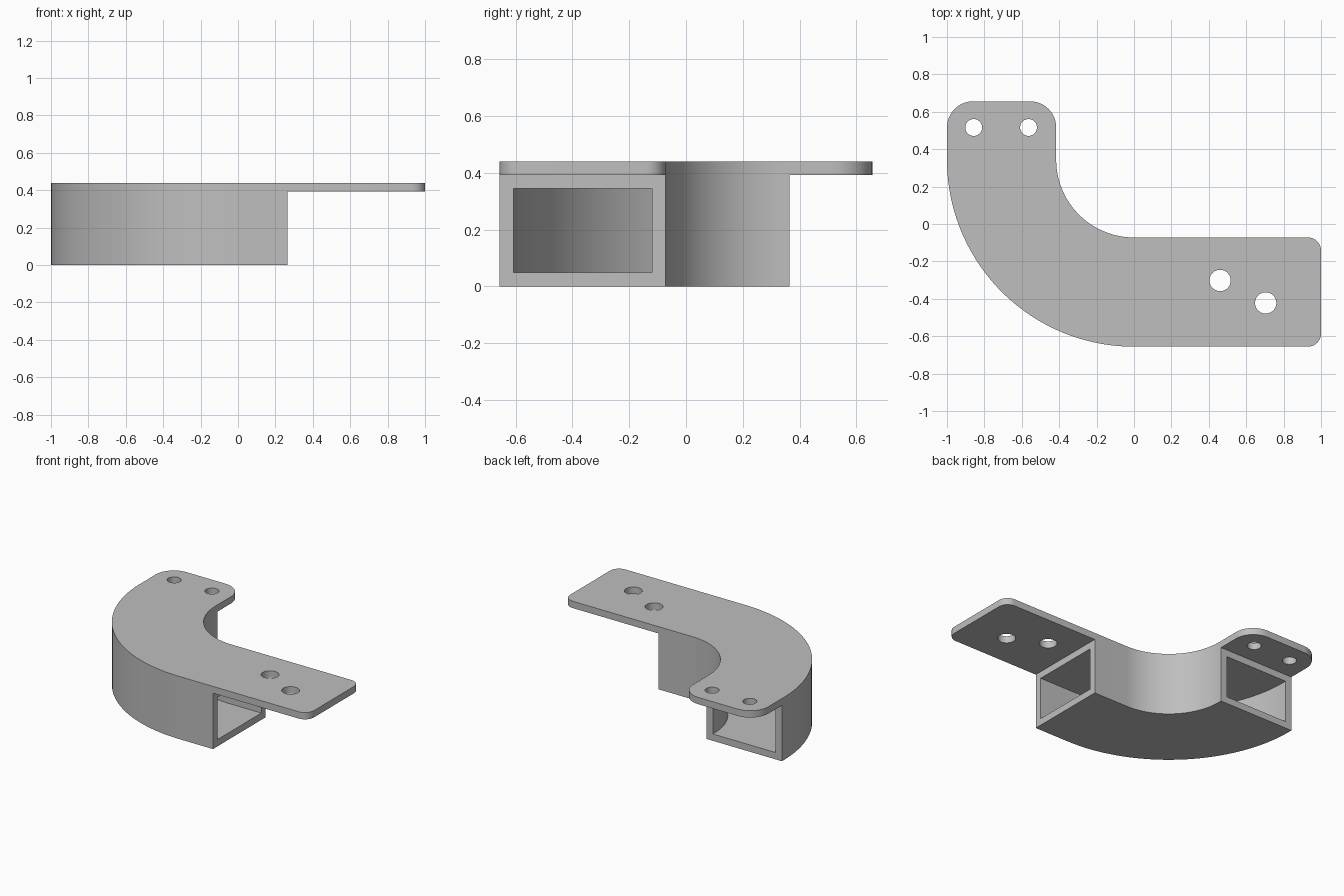
import bpy, bmesh
from math import cos, sin, pi, radians

if "Cube" in bpy.data.objects:
    bpy.data.objects.remove(bpy.data.objects["Cube"])

# Main dimensions: the bend is a quarter turn about (0, CY)
CY = 0.344
R_OUT, R_IN = 1.0, 0.416
WALL = 0.048
TUBE_TOP, PLATE_TOP = 0.392, 0.44
X_END, Y_END = 1.0, 0.656
TUBE_X, TUBE_Y = 0.265, 0.365
SEGMENTS = 40

grey = bpy.data.materials.new("Light grey")
grey.use_nodes = True
colour = (0.52, 0.52, 0.52, 1)
grey.diffuse_color = colour
grey.node_tree.nodes["Principled BSDF"].inputs["Base Color"].default_value = colour


def arc(cx, cy, r, start, end, n):
    """Points on an arc, angles in degrees."""
    angles = [radians(start + (end - start) * i / n) for i in range(n + 1)]
    return [(cx + r * cos(a), cy + r * sin(a)) for a in angles]


def bend(r, x_end, y_end):
    """Plan line of one wall: straight, quarter turn, straight."""
    return [(-r, y_end)] + arc(0, CY, r, 180, 270, SEGMENTS) + [(x_end, CY - r)]


def finish(obj):
    obj.data.materials.clear()
    obj.data.materials.append(grey)
    bpy.ops.object.select_all(action='DESELECT')
    obj.select_set(True)
    bpy.context.view_layer.objects.active = obj
    bpy.ops.object.shade_smooth_by_angle(angle=radians(30))


# Hollow rectangular tube, swept round the bend
def build_tube():
    bm = bmesh.new()

    def rail(r, z):
        return [bm.verts.new((x, y, z)) for x, y in bend(r, TUBE_X, TUBE_Y)]

    def loop(inset):
        lo, hi = inset, TUBE_TOP - inset
        a, b = R_OUT - inset, R_IN + inset
        return [rail(a, lo), rail(b, lo), rail(b, hi), rail(a, hi)]

    outer, inner = loop(0), loop(WALL)
    for k in range(4):
        j = (k + 1) % 4
        for rails in (outer, inner):
            for i in range(len(rails[k]) - 1):
                bm.faces.new((rails[k][i], rails[k][i + 1], rails[j][i + 1], rails[j][i]))
        for end in (0, -1):
            bm.faces.new((outer[k][end], outer[j][end], inner[j][end], inner[k][end]))
    bmesh.ops.recalc_face_normals(bm, faces=bm.faces)
    mesh = bpy.data.meshes.new("bent_tube")
    bm.to_mesh(mesh)
    bm.free()
    obj = bpy.data.objects.new("bent_tube", mesh)
    bpy.context.collection.objects.link(obj)
    finish(obj)


# Top plate: rounded outline with four through holes
def build_plate():
    small, large = 0.07, 0.14
    y_low, y_high = CY - R_OUT, CY - R_IN
    outline = arc(0, CY, R_OUT, 180, 270, SEGMENTS)
    outline += arc(X_END - small, y_low + small, small, -90, 0, 10)
    outline += arc(X_END - small, y_high - small, small, 0, 90, 10)
    outline += arc(0, CY, R_IN, 270, 180, SEGMENTS)
    outline += arc(-R_IN - large, Y_END - large, large, 0, 90, 14)
    outline += arc(-R_OUT + large, Y_END - large, large, 90, 180, 14)
    holes = [(-0.857, 0.516, 0.045), (-0.564, 0.516, 0.045),
             (0.46, -0.302, 0.057), (0.704, -0.422, 0.057)]
    loops = [outline] + [arc(x, y, r, 0, 350, 35) for x, y, r in holes]

    curve = bpy.data.curves.new("top_plate", 'CURVE')
    curve.dimensions = '2D'
    curve.fill_mode = 'BOTH'
    curve.extrude = (PLATE_TOP - TUBE_TOP) / 2
    for pts in loops:
        spline = curve.splines.new('POLY')
        spline.points.add(len(pts) - 1)
        for point, (x, y) in zip(spline.points, pts):
            point.co = (x, y, 0, 1)
        spline.use_cyclic_u = True
    source = bpy.data.objects.new("plate_outline", curve)
    bpy.context.collection.objects.link(source)
    bpy.context.view_layer.update()
    graph = bpy.context.evaluated_depsgraph_get()
    mesh = bpy.data.meshes.new_from_object(source.evaluated_get(graph))
    bpy.data.objects.remove(source)

    bm = bmesh.new()
    bm.from_mesh(mesh)
    bmesh.ops.remove_doubles(bm, verts=bm.verts, dist=0.0001)
    bmesh.ops.translate(bm, verts=bm.verts, vec=(0, 0, (PLATE_TOP + TUBE_TOP) / 2))
    bmesh.ops.recalc_face_normals(bm, faces=bm.faces)
    bm.to_mesh(mesh)
    bm.free()
    obj = bpy.data.objects.new("top_plate", mesh)
    bpy.context.collection.objects.link(obj)
    finish(obj)


build_tube()
build_plate()
